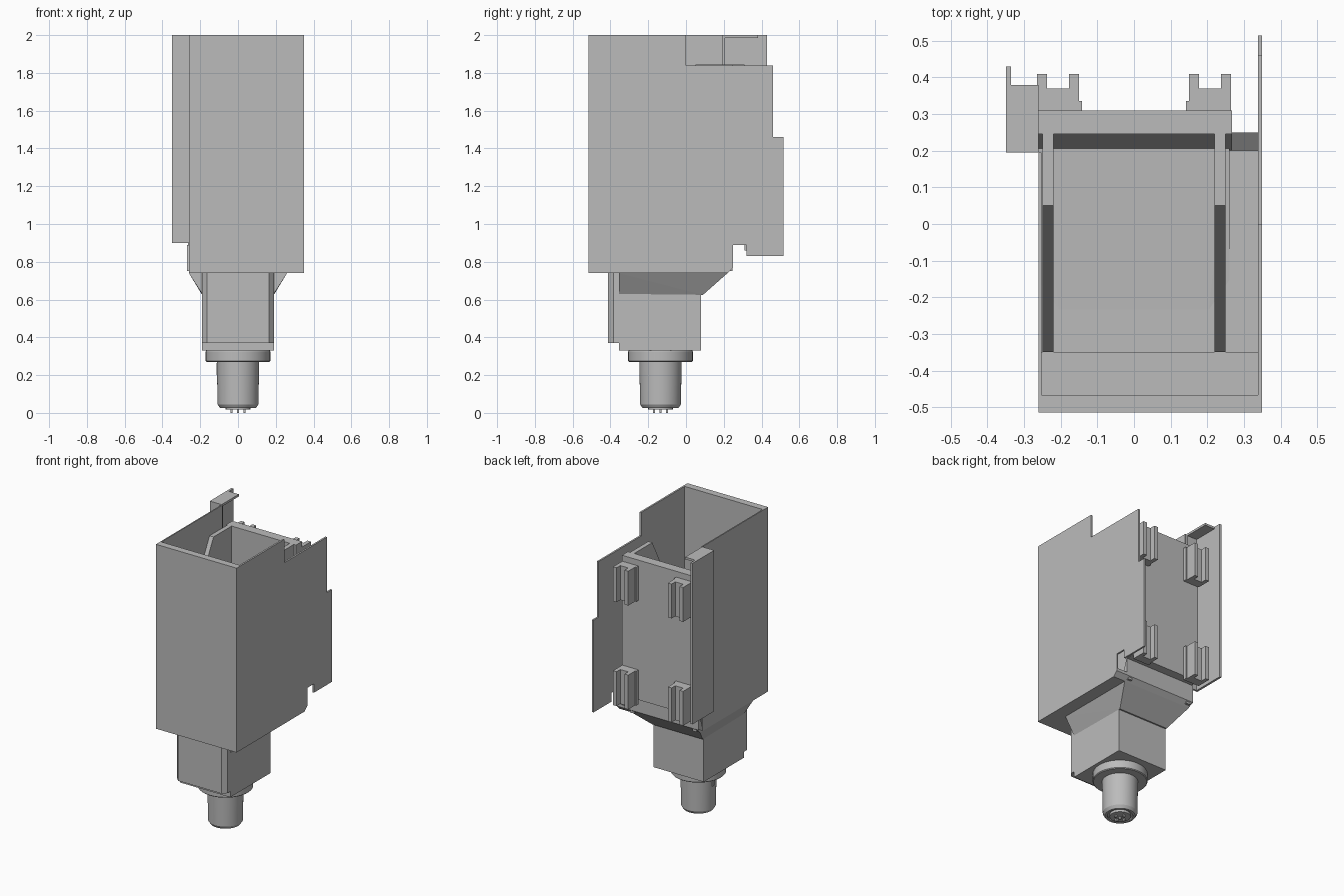
import bpy, bmesh
from mathutils import Vector

cube = bpy.data.objects.get("Cube")
if cube:
    bpy.data.objects.remove(cube, do_unlink=True)

grey = bpy.data.materials.new("plain grey")
grey.use_nodes = True
colour = (0.5, 0.5, 0.5, 1)
grey.diffuse_color = colour
grey.node_tree.nodes["Principled BSDF"].inputs["Base Color"].default_value = colour


def finish(name, bm):
    bmesh.ops.recalc_face_normals(bm, faces=bm.faces[:])
    mesh = bpy.data.meshes.new(name)
    bm.to_mesh(mesh)
    bm.free()
    mesh.materials.append(grey)
    ob = bpy.data.objects.new(name, mesh)
    bpy.context.collection.objects.link(ob)
    return ob


def extrude(name, outline, axis, lo, hi):
    """Prism from a 2D outline; the axis letter is the extrusion direction."""
    place = {"x": lambda a, b: (lo, a, b),
             "y": lambda a, b: (a, lo, b),
             "z": lambda a, b: (a, b, lo)}[axis]
    bm = bmesh.new()
    face = bm.faces.new([bm.verts.new(place(a, b)) for a, b in outline])
    new = bmesh.ops.extrude_face_region(bm, geom=[face])["geom"]
    step = Vector([hi - lo if c == axis else 0 for c in "xyz"])
    bmesh.ops.translate(bm, vec=step, verts=[v for v in new if isinstance(v, bmesh.types.BMVert)])
    return finish(name, bm)


def box(name, x0, x1, y0, y1, z0, z1):
    return extrude(name, [(x0, y0), (x1, y0), (x1, y1), (x0, y1)], "z", z0, z1)


def turned(name, profile, y, segments=48):
    """Solid of revolution from (radius, height) points, closed at both ends."""
    bm = bmesh.new()
    verts = [bm.verts.new((r, y, z)) for r, z in profile]
    edges = [bm.edges.new(pair) for pair in zip(verts, verts[1:])]
    bmesh.ops.spin(bm, geom=verts + edges, cent=(0, y, 0), axis=(0, 0, 1),
                   angle=6.283185307, steps=segments, use_duplicate=False)
    bmesh.ops.remove_doubles(bm, verts=bm.verts[:], dist=0.0005)
    ob = finish(name, bm)
    bpy.ops.object.select_all(action="DESELECT")
    ob.select_set(True)
    bpy.context.view_layer.objects.active = ob
    bpy.ops.object.shade_smooth_by_angle()


# Open-topped outer shell
box("front_panel", -0.26, 0.35, -0.515, -0.467, 0.74, 2)
box("right_wall", -0.26, -0.252, -0.467, 0.195, 0.74, 2)
extrude("left_wall", [(-0.467, 0.74), (0.22, 0.74), (0.25, 0.77), (0.25, 0.89),
                      (0.32, 0.89), (0.32, 0.83), (0.515, 0.83), (0.515, 1.46),
                      (0.46, 1.46), (0.46, 1.84), (0, 1.84), (0, 2), (-0.467, 2)],
        "x", 0.338, 0.35)
extrude("shell_floor", [(-0.467, 0.74), (0.22, 0.74), (0.25, 0.77), (0.25, 0.79),
                        (0.2, 0.75), (-0.35, 0.75), (-0.35, 0.765), (-0.467, 0.765)],
        "x", -0.252, 0.338)

# Side channel with a cap and rear lip
box("channel_front", -0.35, -0.26, 0.195, 0.207, 0.9, 2)
box("channel_side", -0.35, -0.335, 0.207, 0.43, 0.9, 2)
box("channel_cap", -0.335, -0.26, 0.207, 0.38, 1.985, 2)

# Inner carrier: back plate, foot and sloping cheeks
box("back_plate", -0.26, 0.267, 0.245, 0.31, 0.89, 1.845)
extrude("carrier_foot", [(0.2, 0.75), (0.25, 0.77), (0.25, 0.89), (0.245, 0.89)],
        "x", -0.27, 0.267)
for side, x in (("right", -0.25), ("left", 0.22)):
    extrude(side + "_cheek", [(0.245, 0.75), (0.245, 1.845), (0.05, 1.845),
                              (-0.35, 1.08), (-0.35, 0.75)], "x", x, x + 0.03)

# Four U-shaped rail clips on the back
for height, z in (("lower", 0.86), ("upper", 1.57)):
    for side, s in (("right", -1), ("left", 1)):
        clip = [(0.265, 0.31), (0.265, 0.41), (0.238, 0.41), (0.238, 0.37),
                (0.178, 0.37), (0.178, 0.41), (0.15, 0.41), (0.15, 0.335),
                (0.142, 0.335), (0.142, 0.31)]
        extrude(f"{height}_{side}_clip", [(s * x, y) for x, y in clip], "z", z, z + 0.235)

# Tapered flare below the shell
bm = bmesh.new()
for s in (-1, 1):
    for x, y, z in ((0.26, -0.355, 0.74), (0.26, 0.22, 0.74), (0.26, 0.25, 0.77),
                    (0.19, -0.355, 0.63), (0.19, 0.09, 0.625), (0.19, -0.355, 0.745)):
        bm.verts.new((s * x, y, z))
bmesh.ops.convex_hull(bm, input=bm.verts[:])
bmesh.ops.dissolve_limit(bm, angle_limit=0.01, verts=bm.verts[:], edges=bm.edges[:])
finish("flare", bm)

# Neck block with a chamfered front
box("neck", -0.19, 0.19, -0.355, 0.08, 0.33, 0.74)
extrude("neck_front", [(-0.19, -0.355), (-0.19, -0.385), (-0.165, -0.412),
                       (0.165, -0.412), (0.19, -0.385), (0.19, -0.355)], "z", 0.37, 0.74)

# Round connector
turned("collar", [(0, 0.335), (0.165, 0.335), (0.171, 0.325), (0.171, 0.275),
                  (0.166, 0.27), (0, 0.27)], -0.135)
turned("connector_barrel", [(0, 0.27), (0.112, 0.27), (0.108, 0.045), (0.095, 0.025),
                            (0.08, 0.025), (0.08, 0.035), (0.065, 0.035),
                            (0.065, 0.018), (0, 0.018)], -0.135)
box("barrel_key", -0.115, -0.1, -0.145, -0.125, 0.2, 0.265)
for name, x, y in (("pin_centre", 0, 0), ("pin_right", -0.035, 0), ("pin_left", 0.035, 0),
                   ("pin_front", 0, -0.035), ("pin_back", 0, 0.035)):
    box(name, x - 0.006, x + 0.006, y - 0.141, y - 0.129, 0, 0.02)
